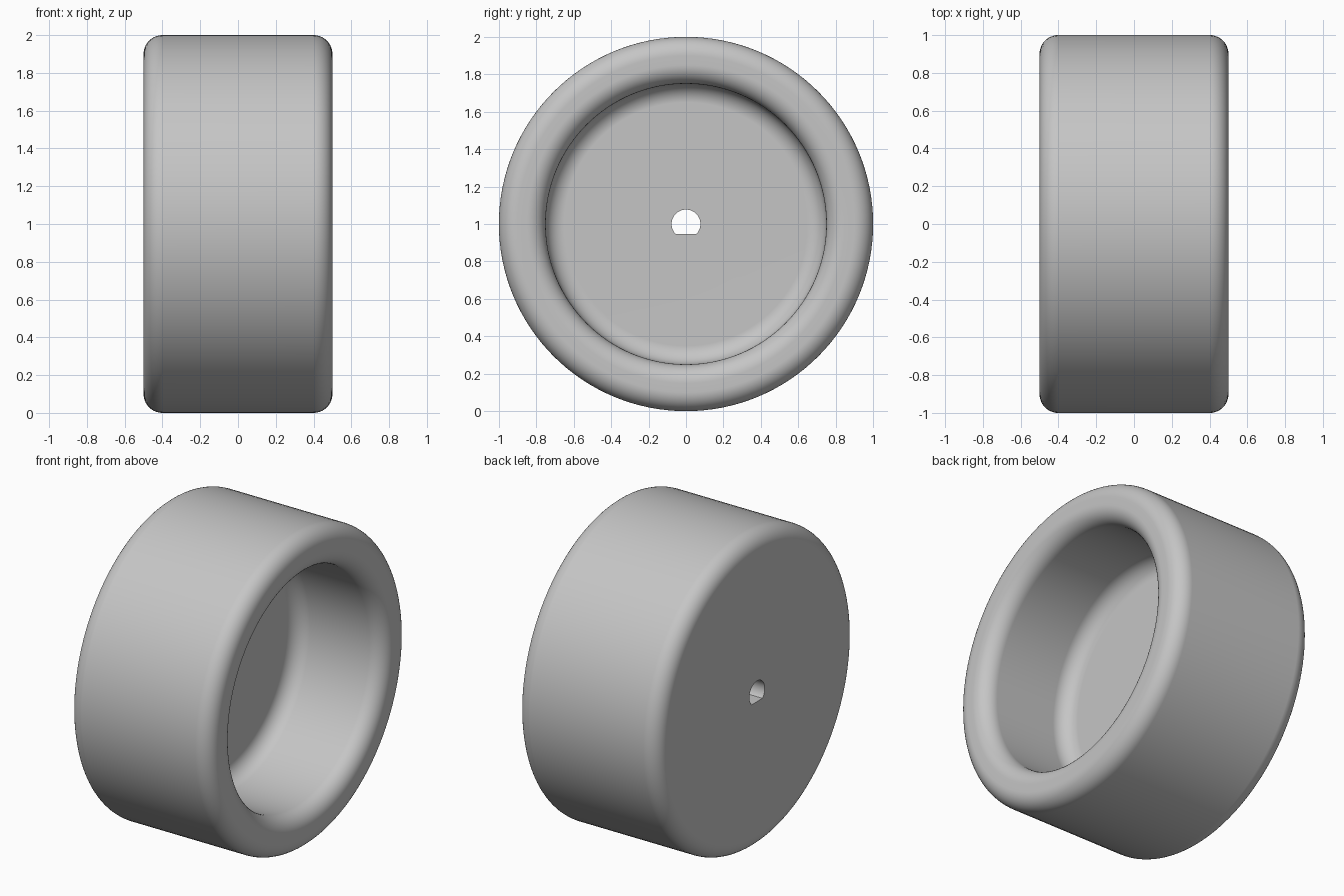
import bpy
import bmesh
from math import sin, cos, pi, radians

cube = bpy.data.objects.get("Cube")
if cube:
    bpy.data.objects.remove(cube, do_unlink=True)

SEGMENTS = 128            # multiple of 8, so the shaft flat meets vertices exactly
ARC_STEPS = 10
OUTER, INNER = 1.0, 0.75  # radii of the tread and the cavity
BACK, RIM, FLOOR = -0.5, 0.5, -0.12
FILLET = 0.1
SHAFT = 0.077             # radius of the D-shaped shaft hole


def arc(x, r, start, end):
    """Fillet points (x, radius) around a centre, angles in degrees."""
    points = []
    for i in range(ARC_STEPS + 1):
        a = radians(start + (end - start) * i / ARC_STEPS)
        points.append((x + FILLET * cos(a), r + FILLET * sin(a)))
    return points


# Cross-section from the back of the shaft hole round to the cavity floor
profile = [(BACK, SHAFT)]
profile += arc(BACK + FILLET, OUTER - FILLET, 180, 90)
profile += arc(RIM - FILLET, OUTER - FILLET, 90, 0)
profile += arc(RIM - FILLET, INNER + FILLET, 0, -90)
profile += arc(FLOOR + FILLET, INNER - FILLET, 90, 180)
profile += [(FLOOR, SHAFT)]

# Revolve about x; the hole rings are clipped to give the flat of the D
bm = bmesh.new()
rings = []
for x, r in profile:
    ring = []
    for i in range(SEGMENTS):
        a = 2 * pi * i / SEGMENTS
        height = r * sin(a)
        if r == SHAFT:
            height = max(height, -SHAFT * sin(pi / 4))
        ring.append(bm.verts.new((x, r * cos(a), 1 + height)))
    rings.append(ring)
for k, ring in enumerate(rings):
    following = rings[(k + 1) % len(rings)]
    for i in range(SEGMENTS):
        j = (i + 1) % SEGMENTS
        bm.faces.new((ring[i], ring[j], following[j], following[i]))
bmesh.ops.recalc_face_normals(bm, faces=bm.faces)

mesh = bpy.data.meshes.new("wheel")
bm.to_mesh(mesh)
bm.free()
wheel = bpy.data.objects.new("wheel", mesh)
bpy.context.collection.objects.link(wheel)

# Plain grey
grey = bpy.data.materials.new("plain grey")
grey.use_nodes = True
colour = (0.56, 0.56, 0.56, 1)
grey.diffuse_color = colour
grey.node_tree.nodes["Principled BSDF"].inputs["Base Color"].default_value = colour
mesh.materials.append(grey)

# Smooth fillets, flat faces kept flat, sharp hole edges
bpy.ops.object.select_all(action="DESELECT")
wheel.select_set(True)
bpy.context.view_layer.objects.active = wheel
bpy.ops.object.shade_smooth_by_angle(angle=radians(30))
weighted = wheel.modifiers.new("flat faces", "WEIGHTED_NORMAL")
weighted.keep_sharp = True
